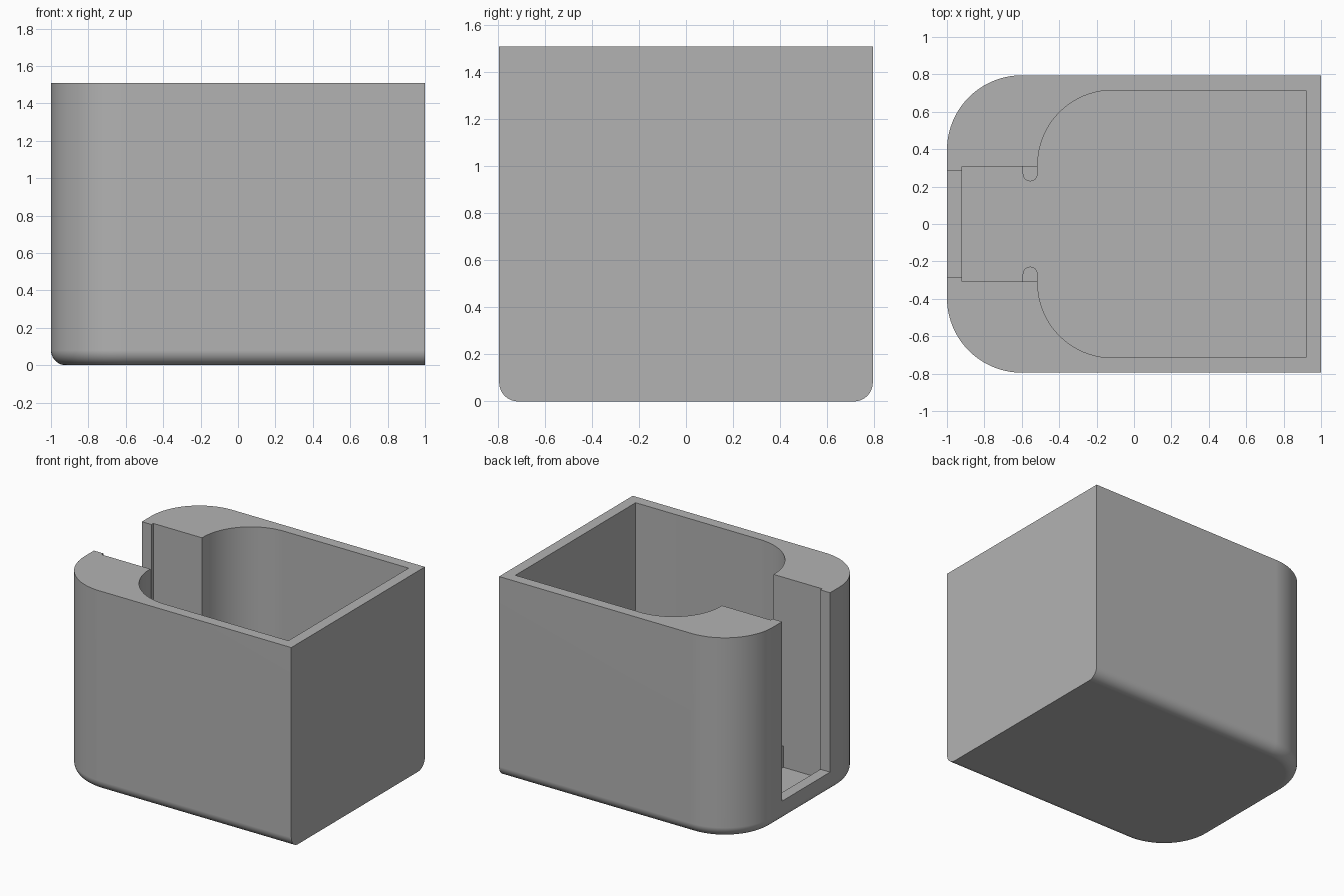
import bpy, bmesh
from math import sin, cos, pi, radians

cube = bpy.data.objects.get("Cube")
if cube:
    bpy.data.objects.remove(cube, do_unlink=True)

HX, HY, HEIGHT = 1.0, 0.795, 1.51   # outer half sizes and height
WALL, CORNER = 0.08, 0.4            # wall thickness and corner radius
SLOT_Y, NECK_X = 0.307, -0.515      # slot half width, where slot meets pocket

grey = bpy.data.materials.new("plain_grey")
grey.use_nodes = True
colour = (0.45, 0.45, 0.45, 1)
grey.diffuse_color = colour
grey.node_tree.nodes["Principled BSDF"].inputs["Base Color"].default_value = colour


def arc(cx, cy, r, start, end, steps=20):
    angles = [radians(start + (end - start) * i / steps) for i in range(steps + 1)]
    return [(cx + r * cos(a), cy + r * sin(a)) for a in angles]


def mirror_y(points):
    """Close a half outline (y < 0) with its mirror image."""
    return points + [(x, -y) for x, y in reversed(points)]


def loft(name, layers):
    """Skin a stack of (outline, z) layers and cap both ends."""
    bm = bmesh.new()
    rings = [[bm.verts.new((x, y, z)) for x, y in pts] for pts, z in layers]
    n = len(rings[0])
    for low, high in zip(rings, rings[1:]):
        for i in range(n):
            j = (i + 1) % n
            bm.faces.new((low[i], low[j], high[j], high[i]))
    bm.faces.new(rings[0][::-1])
    bm.faces.new(rings[-1])
    bmesh.ops.recalc_face_normals(bm, faces=bm.faces)
    mesh = bpy.data.meshes.new(name)
    bm.to_mesh(mesh)
    bm.free()
    obj = bpy.data.objects.new(name, mesh)
    bpy.context.collection.objects.link(obj)
    mesh.materials.append(grey)
    return obj


def activate(obj):
    bpy.ops.object.select_all(action='DESELECT')
    obj.select_set(True)
    bpy.context.view_layer.objects.active = obj


def cut(obj, cutter):
    activate(obj)
    mod = obj.modifiers.new("cut", 'BOOLEAN')
    mod.operation, mod.solver, mod.object = 'DIFFERENCE', 'EXACT', cutter
    bpy.ops.object.modifier_apply(modifier=mod.name)
    bpy.data.objects.remove(cutter, do_unlink=True)


def smooth(obj):
    activate(obj)
    bpy.ops.object.shade_smooth_by_angle(angle=radians(30))
    mod = obj.modifiers.new("clean_normals", 'WEIGHTED_NORMAL')
    mod.keep_sharp = True


def outer_outline(inset):
    """Body outline, pulled in on every side except the flat +x end."""
    curve = arc(-HX + CORNER, -HY + CORNER, CORNER - inset, 180, 270)
    return mirror_y(curve + [(HX, -HY + inset)])


# Body with a rounded bottom edge
layers = []
for i in range(11):
    a = pi / 2 * i / 10
    layers.append((outer_outline(WALL * (1 - sin(a))), WALL * (1 - cos(a))))
layers.append((outer_outline(0), HEIGHT))
body = loft("holder_body", layers)

# Pocket with a narrow neck towards -x
pocket = [(-HX + WALL, -SLOT_Y), (NECK_X, -SLOT_Y)]
pocket += arc(NECK_X + CORNER, -HY + WALL + CORNER, CORNER, 180, 270)
pocket += [(HX - WALL, -HY + WALL)]
pocket = mirror_y(pocket)
cut(body, loft("pocket_cutter", [(pocket, WALL), (pocket, HEIGHT + 0.2)]))

# Tall opening through the -x wall, leaving a low sill
opening = mirror_y([(-HX - 0.1, -0.285), (-HX + WALL + 0.02, -0.285)])
cut(body, loft("opening_cutter", [(opening, 2 * WALL), (opening, HEIGHT + 0.2)]))
smooth(body)

# Low round-nosed stops on both sides of the neck
for name, side in (("left_stop", 1), ("right_stop", -1)):
    r = 0.04
    nose = arc(NECK_X - r, -0.228 - r, r, 180, 0, 12)
    outline = [(NECK_X - 2 * r, -SLOT_Y)] + nose + [(NECK_X, -SLOT_Y)]
    outline = [(x, -side * y) for x, y in outline]
    smooth(loft(name, [(outline, WALL), (outline, 3 * WALL)]))
